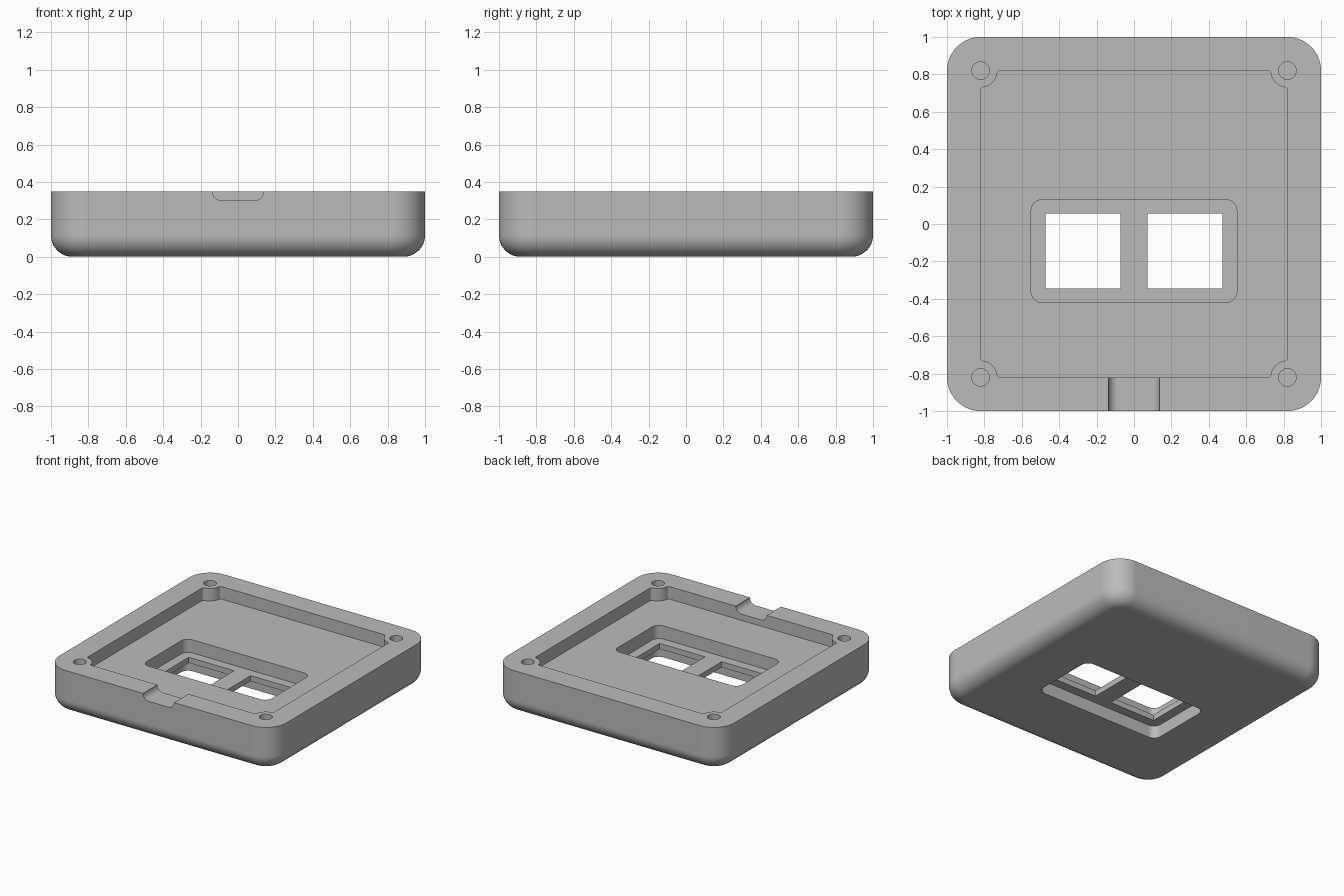
import bpy, bmesh
from math import sin, cos, pi, sqrt, atan2, radians
from mathutils import Matrix

if "Cube" in bpy.data.objects:
    bpy.data.objects.remove(bpy.data.objects["Cube"])

HEIGHT = 0.35
FLOOR = 0.25            # cavity floor
PLATE = (0.10, 0.145)   # bottom and top of the thin plate
BOSS = 0.82             # screw boss position and cavity half width

grey = bpy.data.materials.new("case_grey")
grey.use_nodes = True
grey.diffuse_color = (0.5, 0.5, 0.5, 1)
grey.node_tree.nodes["Principled BSDF"].inputs["Base Color"].default_value = grey.diffuse_color


def arc(cx, cy, r, a0, a1, n):
    return [(cx + r * cos(a0 + (a1 - a0) * i / n), cy + r * sin(a0 + (a1 - a0) * i / n))
            for i in range(n + 1)]


def rounded(hx, hy, r, cx=0, cy=0, n=12):
    """Rounded rectangle outline, counter-clockwise."""
    pts = []
    for q, (sx, sy) in enumerate([(1, 1), (-1, 1), (-1, -1), (1, -1)]):
        pts += arc(cx + sx * (hx - r), cy + sy * (hy - r), r, q * pi / 2, (q + 1) * pi / 2, n)
    return pts


def loft(name, rings):
    """Closed solid through (outline, z) rings with equal point counts."""
    bm = bmesh.new()
    loops = [[bm.verts.new((x, y, z)) for x, y in pts] for pts, z in rings]
    for a, b in zip(loops, loops[1:]):
        for i in range(len(a)):
            j = (i + 1) % len(a)
            bm.faces.new((a[i], a[j], b[j], b[i]))
    bm.faces.new(loops[0][::-1])
    bm.faces.new(loops[-1])
    mesh = bpy.data.meshes.new(name)
    bm.to_mesh(mesh)
    bm.free()
    mesh.materials.append(grey)
    ob = bpy.data.objects.new(name, mesh)
    bpy.context.collection.objects.link(ob)
    return ob


def prism(name, pts, z0, z1):
    return loft(name, [(pts, z0), (pts, z1)])


def cavity_outline(c=BOSS, r=0.09, f=0.015):
    """Square whose corners are bitten off by the round screw bosses."""
    s = sqrt((r + f) ** 2 - f ** 2)
    t = atan2(s, f)
    fillet = arc(c - f, c - s, f, 0, t, 5)
    bite = arc(c, c, r, pi + t, 1.5 * pi - t, 14)
    corner = fillet + bite[1:-1] + [(y, x) for x, y in reversed(fillet)]
    pts = []
    for q in range(4):
        co, si = round(cos(q * pi / 2)), round(sin(q * pi / 2))
        pts += [(x * co - y * si, x * si + y * co) for x, y in corner]
    return pts


# Case body with rounded corners and a rounded lower edge
R, F, N = 0.18, 0.115, 12
rings = []
for i in range(N + 1):
    a = i / N * pi / 2
    inset = F * (1 - sin(a))
    rings.append((rounded(1 - inset, 1 - inset, R - inset, n=16), F * (1 - cos(a))))
rings.append((rounded(1, 1, R, n=16), HEIGHT))
case = loft("case_body", rings)

# Cutters: main cavity, upper and lower pockets, cable notch
pocket = rounded(0.55, 0.275, 0.06, 0, -0.145)
cutters = [
    prism("cavity_cutter", cavity_outline(), FLOOR, 0.5),
    prism("upper_pocket_cutter", pocket, PLATE[1], 0.3),
    prism("lower_pocket_cutter", pocket, -0.1, PLATE[0]),
]
notch = prism("notch_cutter", rounded(0.137, 0.1, 0.05, 0, 0.4), 0.8, 1.1)
notch.data.transform(Matrix.Rotation(radians(90), 4, 'X'))
cutters.append(notch)

# Cutters: two square windows and four blind screw holes
for side in (-1, 1):
    x, y, h = side * 0.273, -0.145, 0.2
    square = [(x - h, y - h), (x + h, y - h), (x + h, y + h), (x - h, y + h)]
    cutters.append(prism("window_cutter", square, 0.05, 0.2))
    for end in (-1, 1):
        circle = arc(side * BOSS, end * BOSS, 0.047, 0, 2 * pi, 32)[:-1]
        cutters.append(prism("screw_hole_cutter", circle, 0.15, 0.5))

bpy.ops.object.select_all(action='DESELECT')
bpy.context.view_layer.objects.active = case
case.select_set(True)
for cutter in cutters:
    cutter.hide_render = True
    mod = case.modifiers.new("cut", 'BOOLEAN')
    mod.operation = 'DIFFERENCE'
    mod.solver = 'EXACT'
    mod.object = cutter
    bpy.ops.object.modifier_apply(modifier=mod.name)
for cutter in cutters:
    bpy.data.objects.remove(cutter)

# Smooth the rounds, keep flats flat and edges sharp
bpy.ops.object.shade_smooth_by_angle(angle=radians(30))
weighted = case.modifiers.new("weighted_normals", 'WEIGHTED_NORMAL')
weighted.keep_sharp = True
